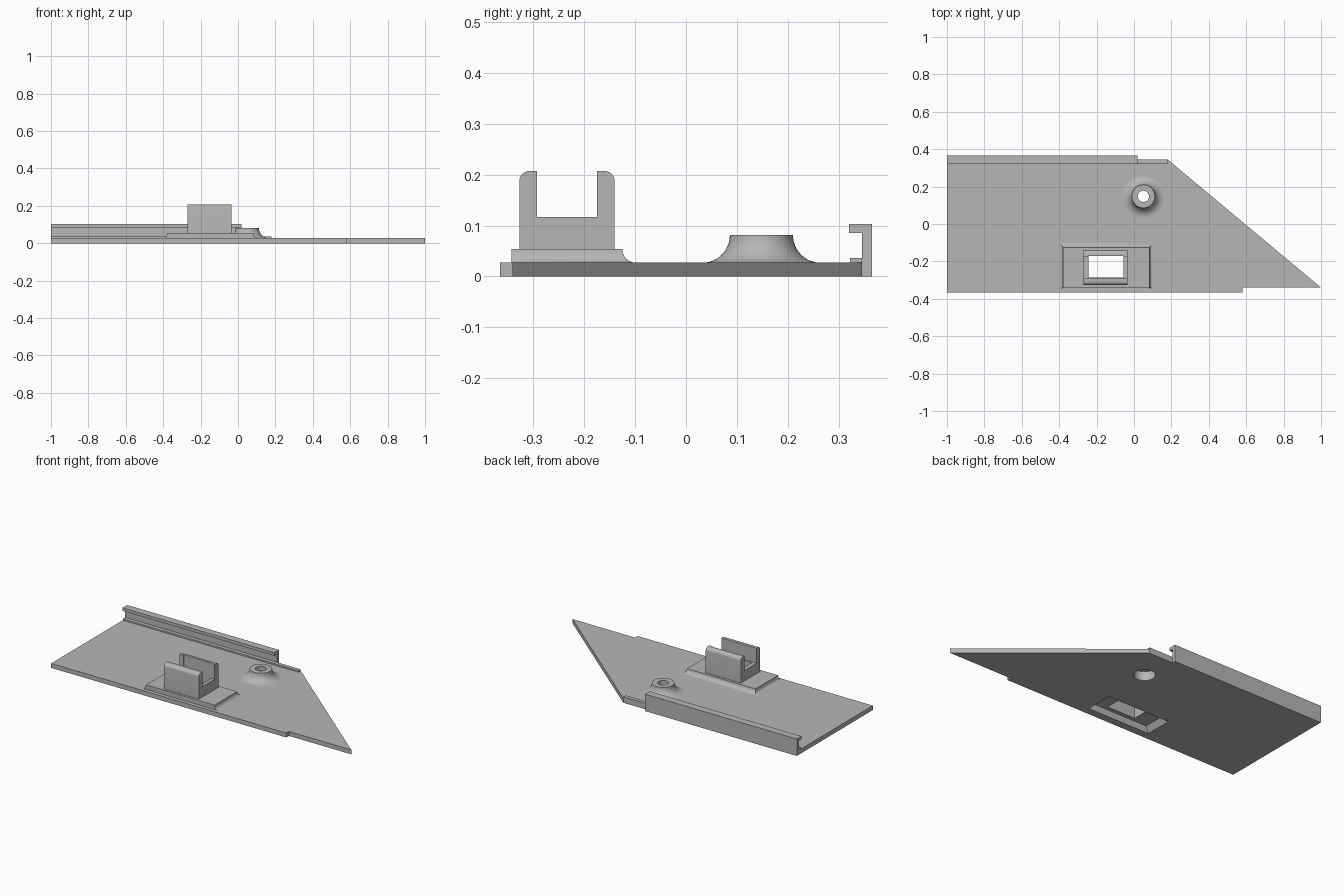
import bpy, bmesh, math

if "Cube" in bpy.data.objects:
    bpy.data.objects.remove(bpy.data.objects["Cube"], do_unlink=True)

grey = bpy.data.materials.new("plain grey")
grey.use_nodes = True
COLOR = (0.47, 0.47, 0.47, 1)
grey.diffuse_color = COLOR
grey.node_tree.nodes["Principled BSDF"].inputs["Base Color"].default_value = COLOR

T = 0.027  # plate thickness


def loft(name, rings):
    """Closed solid through rings of equal point count."""
    bm = bmesh.new()
    loops = [[bm.verts.new(p) for p in ring] for ring in rings]
    n = len(loops[0])
    for a, b in zip(loops, loops[1:]):
        for i in range(n):
            j = (i + 1) % n
            bm.faces.new((a[i], a[j], b[j], b[i]))
    bm.faces.new(loops[0][::-1])
    bm.faces.new(loops[-1])
    bmesh.ops.recalc_face_normals(bm, faces=bm.faces)
    mesh = bpy.data.meshes.new(name)
    bm.to_mesh(mesh)
    bm.free()
    mesh.materials.append(grey)
    obj = bpy.data.objects.new(name, mesh)
    bpy.context.collection.objects.link(obj)
    return obj


def rect(x0, x1, y0, y1, z):
    return [(x0, y0, z), (x1, y0, z), (x1, y1, z), (x0, y1, z)]


def box(name, x0, x1, y0, y1, z0, z1):
    return loft(name, [rect(x0, x1, y0, y1, z0), rect(x0, x1, y0, y1, z1)])


def circle(x, y, z, r, n=48):
    return [(x + r * math.cos(i * math.tau / n), y + r * math.sin(i * math.tau / n), z)
            for i in range(n)]


def extrude_x(name, profile, x0, x1):
    return loft(name, [[(x, y, z) for y, z in profile] for x in (x0, x1)])


def activate(obj):
    bpy.ops.object.select_all(action='DESELECT')
    obj.select_set(True)
    bpy.context.view_layer.objects.active = obj


def cut(obj, *cutters):
    activate(obj)
    for c in cutters:
        mod = obj.modifiers.new("cut", 'BOOLEAN')
        mod.operation = 'DIFFERENCE'
        mod.solver = 'EXACT'
        mod.object = c
        bpy.ops.object.modifier_apply(modifier=mod.name)


# Base plate with slanted end and small front notch
outline = [(-1, -0.365), (0.58, -0.365), (0.58, -0.34), (1, -0.34),
           (0.18, 0.345), (-1, 0.345)]
plate = loft("base_plate", [[(x, y, z) for x, y in outline] for z in (0, T)])

# Back rail: wall with an overhanging flange, and a low lip along the plate
extrude_x("back_rail", [(0.345, 0), (0.365, 0), (0.365, 0.103), (0.32, 0.103),
                        (0.32, 0.085), (0.345, 0.085)], -1, 0.02)
box("back_lip", -1, 0.18, 0.322, 0.345, T - 0.01, 0.036)

# Pedestal with concave flared sides and back
rings = [rect(-0.395, 0.1, -0.342, -0.098, T - 0.005)]
for i in range(9):
    a = i / 8 * math.pi / 2
    f = 1 - math.sin(a)
    rings.append(rect(-0.38 - 0.015 * f, 0.082 + 0.018 * f, -0.342,
                      -0.125 + 0.027 * f, T + 0.027 * (1 - math.cos(a))))
pedestal = loft("pedestal", rings)

# Clip block: two prongs with rounded outer tops
R, TOP, BACK, FRONT = 0.02, 0.207, -0.14, -0.327
profile = [(FRONT, 0.05), (BACK, 0.05)]
for centre, start in ((BACK - R, 0), (FRONT + R, 90)):
    for i in range(7):
        a = math.radians(start + 15 * i)
        profile.append((centre + R * math.cos(a), TOP - R + R * math.sin(a)))
block = extrude_x("clip_block", profile, -0.27, -0.034)

# Round boss with a concave flare into the plate
BX, BY, F = 0.05, 0.148, 0.054
rings = [circle(BX, BY, T - 0.005, 0.062 + F)]
for i in range(13):
    a = i / 12 * math.pi / 2
    rings.append(circle(BX, BY, T + F * (1 - math.cos(a)), 0.062 + F * (1 - math.sin(a))))
boss = loft("screw_boss", rings)

# Cutters: clip slot, through window, underside recess, boss bores
slot = box("slot_cutter", -0.4, 0.1, -0.292, -0.175, 0.117, 0.3)
window = box("window_cutter", -0.244, -0.056, -0.286, -0.17, -0.05, 0.3)
recess = loft("recess_cutter", [rect(-0.375, 0.055, -0.322, -0.149, -0.01),
                                rect(-0.345, 0.025, -0.31, -0.165, 0.034)])
bore = loft("bore_cutter", [circle(BX, BY, z, 0.03) for z in (-0.1, 0.2)])
counterbore = loft("counterbore_cutter", [circle(BX, BY, z, 0.058) for z in (-0.1, 0.054)])

cut(plate, recess, window, counterbore)
cut(pedestal, recess, window)
cut(block, slot, window)
cut(boss, counterbore, bore)
for c in (slot, window, recess, bore, counterbore):
    bpy.data.objects.remove(c, do_unlink=True)

# Smooth curved parts, keeping hard edges
for obj in (pedestal, block, boss):
    activate(obj)
    bpy.ops.object.shade_smooth_by_angle(angle=math.radians(30))
